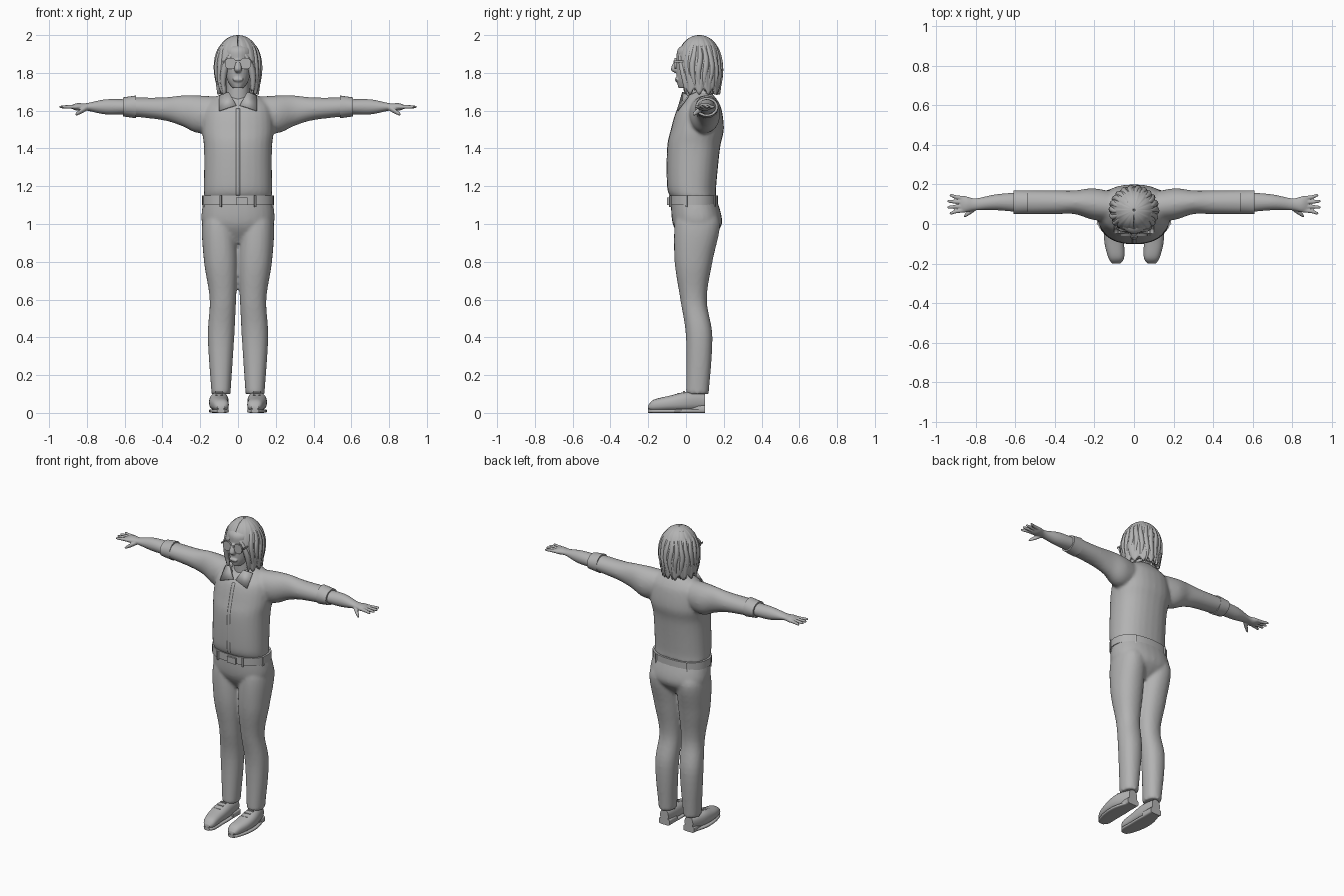
import bpy
import bmesh
import random
from math import sin, cos, pi, copysign

random.seed(4)
cube = bpy.data.objects.get("Cube")
if cube:
    bpy.data.objects.remove(cube)

grey = bpy.data.materials.new("plain grey")
grey.use_nodes = True
grey.diffuse_color = (.45, .45, .45, 1)
grey.node_tree.nodes["Principled BSDF"].inputs["Base Color"].default_value = grey.diffuse_color


def smooth(rows, steps=6):
    """Pass a soft curve through every column of the section rows."""
    out = []
    for i in range(len(rows) - 1):
        before, start = rows[max(i - 1, 0)], rows[i]
        end, after = rows[i + 1], rows[min(i + 2, len(rows) - 1)]
        for step in range(steps):
            t = step / steps
            ease = t * t * (3 - 2 * t)
            lead, trail = t * (1 - t) ** 2 / 2, t * t * (t - 1) / 2
            out.append([b + (c - b) * ease + (c - a) * lead + (d - b) * trail
                        for a, b, c, d in zip(before, start, end, after)])
    return out + [rows[-1]]


def skin(bm, rings, closed=True):
    """Join rings of points with quads; cap the ends when closed."""
    verts = [[bm.verts.new(point) for point in ring] for ring in rings]
    count = len(verts[0])
    for low, high in zip(verts, verts[1:]):
        for i in range(count if closed else count - 1):
            j = (i + 1) % count
            bm.faces.new((low[i], low[j], high[j], high[i]))
    if closed:
        bm.faces.new(verts[0])
        bm.faces.new(verts[-1])


def loft(bm, rows, axis="z", power=2, segs=28):
    """Each row holds a position along the axis, two centres and two radii."""
    rings = []
    for t, centre_u, centre_v, radius_u, radius_v in smooth(rows):
        ring = []
        for k in range(segs):
            c, s = cos(2 * pi * k / segs), sin(2 * pi * k / segs)
            u = centre_u + radius_u * copysign(abs(c) ** (2 / power), c)
            v = centre_v + radius_v * copysign(abs(s) ** (2 / power), s)
            ring.append({"x": (t, u, v), "y": (u, t, v), "z": (u, v, t)}[axis])
        rings.append(ring)
    skin(bm, rings)


def finish(bm, name, mirror=False, voxel=0, thick=0):
    """Turn the mesh into an object, with optional mirror, blending or thickness."""
    if not thick:
        bmesh.ops.recalc_face_normals(bm, faces=bm.faces)
    mesh = bpy.data.meshes.new(name)
    bm.to_mesh(mesh)
    bm.free()
    mesh.materials.append(grey)
    ob = bpy.data.objects.new(name, mesh)
    bpy.context.collection.objects.link(ob)
    bpy.ops.object.select_all(action="DESELECT")
    ob.select_set(True)
    bpy.context.view_layer.objects.active = ob
    bpy.ops.object.shade_smooth_by_angle(angle=.7)
    if thick:
        ob.modifiers.new("thickness", "SOLIDIFY").thickness = thick
    if mirror:
        ob.modifiers.new("mirror", "MIRROR").use_mirror_merge = False
    if voxel:
        blend = ob.modifiers.new("blend", "REMESH")
        blend.mode = "VOXEL"
        blend.voxel_size = voxel
        blend.use_smooth_shade = True
        ob.modifiers.new("soften", "SMOOTH").iterations = 4


def part(name, rows, axis="z", power=2, mirror=False):
    bm = bmesh.new()
    loft(bm, rows, axis, power)
    finish(bm, name, mirror)


def box(name, centre, size, turn=0, mirror=False):
    bm = bmesh.new()
    bmesh.ops.create_cube(bm, size=1)
    for v in bm.verts:
        x, y, z = (a * b for a, b in zip(v.co, size))
        v.co = (centre[0] + x * cos(turn) - y * sin(turn),
                centre[1] + x * sin(turn) + y * cos(turn), centre[2] + z)
    finish(bm, name, mirror)


# Shirt: torso and sleeves blended into one cloth surface
arm_z, arm_y = 1.62, .11
torso = [(1.14, 0, .04, .18, .12), (1.2, 0, .03, .18, .13), (1.4, 0, .04, .18, .14),
         (1.5, 0, .06, .19, .14), (1.6, 0, .07, .18, .12), (1.65, 0, .08, .15, .09),
         (1.7, 0, .08, .07, .05)]
bm = bmesh.new()
loft(bm, torso, power=2.3)
loft(bm, [(.05, .08, 1.59, .07, .08), (.2, .1, 1.58, .08, .1), (.3, arm_y, 1.6, .06, .08),
          (.4, arm_y, 1.61, .06, .06), (.57, arm_y, arm_z, .06, .05)], "x")
finish(bm, "shirt", mirror=True, voxel=.01)
part("cuff", [(.54, arm_y, arm_z, .06, .06), (.61, arm_y, arm_z, .06, .05)], "x", mirror=True)

# Placket strip following the chest
bm = bmesh.new()
skin(bm, [[(x, cy - ry, z) for x in (-.01, .01)]
          for z, cx, cy, rx, ry in smooth(torso) if 1.15 < z < arm_z], closed=False)
finish(bm, "placket", thick=.008)

# Collar band, low at the front, and pointed wings
bm = bmesh.new()
rings = []
for flare in (1, .5, 0):
    ring = []
    for k in range(33):
        a = .5 + (2 * pi - 1) * k / 32
        back = -(.09 + .01 * flare) * cos(a)
        ring.append(((.07 + .03 * flare) * sin(a), .06 + back, 1.7 - .04 * flare + .4 * back))
    rings.append(ring)
skin(bm, rings, closed=False)
finish(bm, "collar_band", thick=.008)
bm = bmesh.new()
bm.faces.new([bm.verts.new(p) for p in ((.01, -.04, 1.63), (.1, -.05, 1.6),
                                        (.1, .01, 1.68), (.05, -.02, 1.7))])
finish(bm, "collar_wing", mirror=True, thick=.008)

# Trousers: hips and legs blended
bm = bmesh.new()
loft(bm, [(.9, 0, .05, .1, .06), (1, 0, .06, .19, .13), (1.14, 0, .04, .18, .12)], power=2.3)
loft(bm, [(.1, .09, .06, .05, .06), (.4, .09, .07, .07, .07), (.6, .08, .04, .07, .07),
          (.8, .09, .04, .09, .1), (1, .1, .06, .09, .12), (1.1, .09, .05, .06, .08)], power=2.2)
finish(bm, "trousers", mirror=True, voxel=.01)

# Belt, buckle and loops
part("belt", [(z, 0, .04, .19, .13) for z in (1.1, 1.15)], power=2.3)
box("buckle", (.02, -.09, 1.12), (.06, .02, .04))
for a in (.5, 1.3, 2.5):
    box("belt_loop", (.19 * sin(a), .04 - .14 * cos(a), 1.12), (.01, .01, .06), a, True)

# Shoes with soles, heels and laces
shoe = [(-.2, .09, .03, .02, .01), (-.17, .09, .04, .04, .03), (-.09, .1, .05, .05, .04),
        (0, .1, .06, .05, .05), (.1, .09, .06, .03, .04)]
part("shoe", shoe, "y", 2.4, True)
part("sole", [(y, x, .01, r, .01) for y, x, z, r, h in shoe], "y", 4, True)
part("heel", [(y, .09, .02, .04, .02) for y in (.02, .1)], "y", 5, True)
for k in range(3):
    box("lace", (.1, -.07 + .03 * k, .09 + .01 * k), (.04, .01, .01), mirror=True)

# Forearm, palm, fingers and thumb blended
bm = bmesh.new()
loft(bm, [(.58, arm_y, arm_z, .05, .04), (.7, arm_y, arm_z, .04, .04), (.8, .1, arm_z, .03, .02),
          (.85, .1, arm_z, .04, .02), (.88, .1, arm_z, .04, .01)], "x")
for k in range(4):
    spread = k - 1.5
    base, end = .1 + .02 * spread, .95 - .01 * abs(spread)
    loft(bm, [(x, base + fan * spread, arm_z, w, w) for x, fan, w in
              ((.85, 0, .011), (.9, .004, .01), (end - .01, .01, .008), (end, .01, .004))],
         "x", segs=12)
loft(bm, [(.79 + .07 * t, .09 - .05 * t, arm_z - .04 * t, w, w) for t, w in
          ((0, .014), (.5, .014), (.9, .01), (1, .005))], "x", segs=12)
finish(bm, "arm_and_hand", mirror=True, voxel=.004)

# Neck, then head with nose and lips blended
part("neck", [(z, 0, .06, .06, .06) for z in (arm_z, 1.77)])
bm = bmesh.new()
loft(bm, [(1.72, 0, 0, .03, .04), (1.77, 0, .03, .06, .08), (1.87, 0, .05, .08, .1),
          (1.93, 0, .06, .08, .1), (1.97, 0, .06, .02, .03)])
loft(bm, [(1.8, 0, -.05, .01, .01), (1.82, 0, -.06, .02, .02), (1.87, 0, -.05, .01, .01)])
loft(bm, [(1.75, 0, -.04, .01, .01), (1.765, 0, -.05, .03, .01), (1.78, 0, -.04, .01, .01)])
finish(bm, "head", voxel=.004)

# Glasses
part("lens", [(y, .04, 1.85, .03, .03) for y in (-.06, -.05)], "y", 2.4, True)
box("glasses_bridge", (0, -.06, 1.86), (.03, .01, .01))
box("glasses_arm", (.08, -.01, 1.86), (.005, .1, .01), mirror=True)


# Hair: a domed shell whose opening over the face narrows to a parting
def hair_point(u, a, scale=1):
    r = scale * .124 * (1 - u ** 4) ** .5 * (1 - .12 * (1 - u) ** 4)
    return r * sin(a), .07 - r * cos(a), 1.7 + .3 * u


def opening(u):
    return .75 * max(.03, 1 - (u / .8) ** 2.5)


bm = bmesh.new()
rings = []
for i in range(30):
    u = sin(.98 * pi / 2 * i / 29)
    ring = []
    for k in range(97):
        a = opening(u) + 2 * (pi - opening(u)) * k / 96
        wave = 1 + .014 * sin(17 * a + 3 * u) + .01 * sin(31 * a)
        x, y, z = hair_point(u, a, wave)
        ring.append((x, y, z - .015 * sin(13 * a) * max(0, 1 - 5 * u)))
    rings.append(ring)
skin(bm, rings, closed=False)
finish(bm, "hair", thick=.02)


# Loose locks laid over the shell, and long strands framing the face
def lock(bm, angle_at, top, drop, width):
    rows = []
    for i in range(7):
        u = top * i / 6
        x, y, z = hair_point(u, angle_at(u), .93)
        w = width * sin(pi * (i + .5) / 7)
        rows.append((z - drop * (1 - i / 6), x, y, w, w))
    loft(bm, rows, segs=10)


bm = bmesh.new()
for k in range(16):
    start = 1 + 2 * (pi - 1) * k / 15
    lock(bm, lambda u: start + .05 * sin(9 * u + k), .95, random.uniform(-.01, .02), .017)
finish(bm, "hair_locks")
bm = bmesh.new()
lock(bm, lambda u: opening(u) + .08, .82, .01, .018)
finish(bm, "face_strand", mirror=True)
